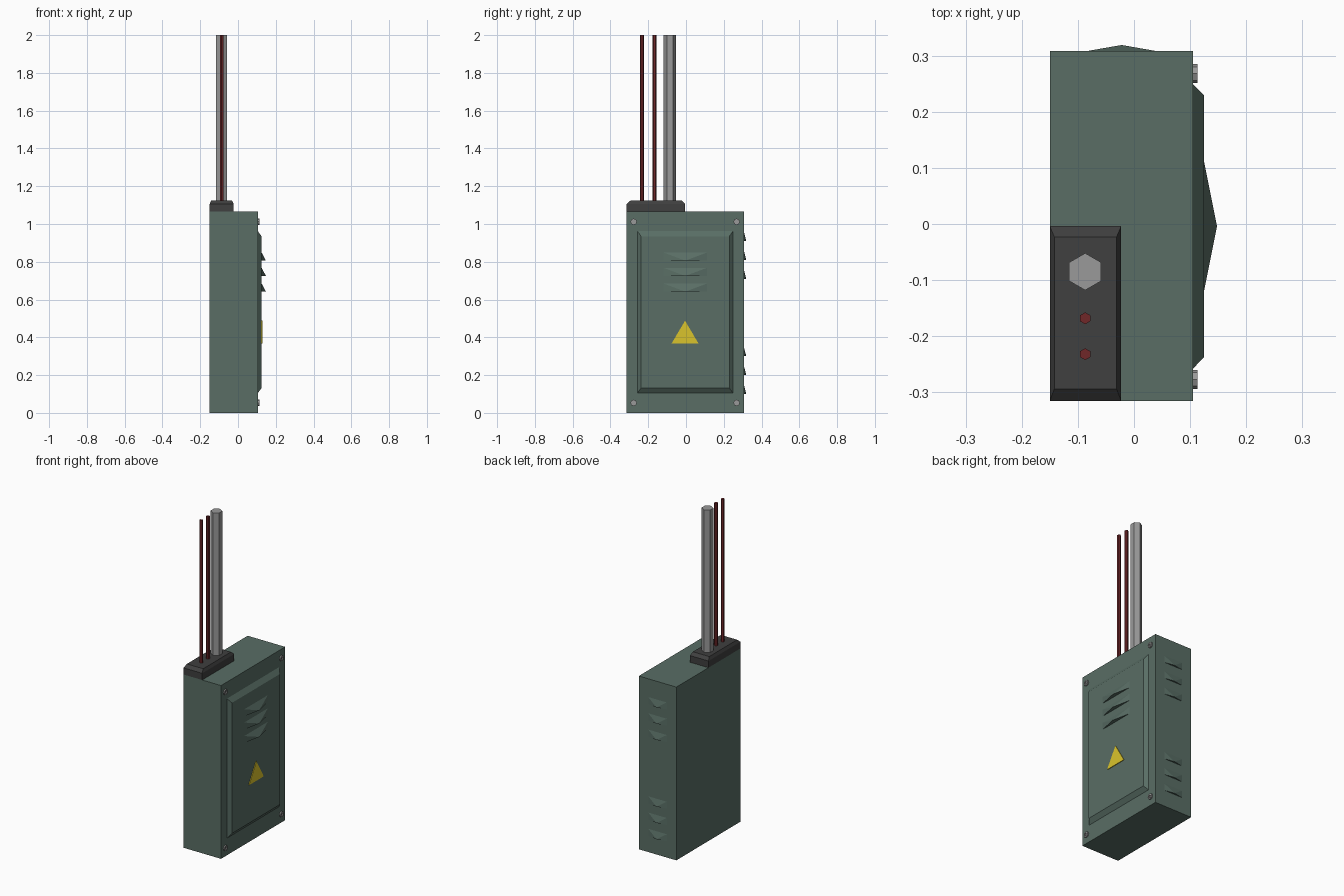
import bpy, bmesh, math
from mathutils import Vector

if "Cube" in bpy.data.objects:
    bpy.data.objects.remove(bpy.data.objects["Cube"])


def material(name, rgb):
    m = bpy.data.materials.new(name)
    m.diffuse_color = (*rgb, 1)
    m.use_nodes = True
    m.node_tree.nodes["Principled BSDF"].inputs["Base Color"].default_value = m.diffuse_color
    return m


GREEN = material("green_paint", (0.10, 0.155, 0.13))
DARK = material("dark_plastic", (0.05, 0.05, 0.05))
GREY = material("grey_metal", (0.32, 0.32, 0.32))
RED = material("red_cable", (0.16, 0.02, 0.022))
YELLOW = material("warning_yellow", (0.70, 0.55, 0.025))


def make(name, verts, faces, mat):
    me = bpy.data.meshes.new(name)
    me.from_pydata([tuple(v) for v in verts], [], faces)
    bm = bmesh.new()
    bm.from_mesh(me)
    bmesh.ops.recalc_face_normals(bm, faces=bm.faces)
    bm.to_mesh(me)
    bm.free()
    me.materials.append(mat)
    ob = bpy.data.objects.new(name, me)
    bpy.context.collection.objects.link(ob)
    return ob


def loft(name, rings, mat, bottom=True, top=True):
    """Skin a stack of rings with equal point counts and cap the ends."""
    n = len(rings[0])
    faces = [[k * n + i, k * n + (i + 1) % n, (k + 1) * n + (i + 1) % n, (k + 1) * n + i]
             for k in range(len(rings) - 1) for i in range(n)]
    if bottom:
        faces.append(list(range(n)))
    if top:
        faces.append([(len(rings) - 1) * n + i for i in range(n)])
    return make(name, [p for r in rings for p in r], faces, mat)


def rect_z(x0, x1, y0, y1, z):
    return [(x0, y0, z), (x1, y0, z), (x1, y1, z), (x0, y1, z)]


def rect_x(y0, y1, z0, z1, x):
    return [(x, y0, z0), (x, y1, z0), (x, y1, z1), (x, y0, z1)]


def ngon_z(cx, cy, r, z, n=6):
    return [(cx + r * math.sin(2 * math.pi * i / n), cy + r * math.cos(2 * math.pi * i / n), z)
            for i in range(n)]


def ngon_x(cy, cz, r, x, n=8):
    return [(x, cy + r * math.sin(2 * math.pi * i / n), cz + r * math.cos(2 * math.pi * i / n))
            for i in range(n)]


def louver(name, centre, side, out, half, depth, h):
    """Pointed vent hood: flush along the top, pushed out at the bottom middle."""
    c, s, o = Vector(centre), Vector(side) * half, Vector(out) * depth
    up = Vector((0, 0, h))
    make(name, [c - s, c + s, c + s + up, c - s + up, c + o],
         [(0, 1, 2, 3), (0, 1, 4), (1, 2, 4), (2, 3, 4), (3, 0, 4)], GREEN)


# Cabinet box and raised door panel
loft("cabinet_body", [rect_z(-0.15, 0.105, -0.315, 0.308, z) for z in (0, 1.065)], GREEN)
loft("door_panel", [rect_x(-0.258, 0.249, 0.105, 0.963, 0.105),
                    rect_x(-0.237, 0.229, 0.132, 0.934, 0.125)], GREEN)

# Vents on the door and on the back side
for i, z in enumerate((0.806, 0.725, 0.642)):
    louver(f"door_vent_{i}", (0.125, -0.004, z), (0, 1, 0), (1, 0, 0), 0.115, 0.023, 0.043)
for i, z in enumerate((0.91, 0.81, 0.71, 0.30, 0.20, 0.10)):
    louver(f"side_vent_{i}", (-0.022, 0.308, z), (1, 0, 0), (0, 1, 0), 0.063, 0.011, 0.043)

# Warning triangle
loft("warning_sign", [[(x, -0.076, 0.368), (x, 0.066, 0.368), (x, -0.005, 0.488)]
                      for x in (0.125, 0.129)], YELLOW)

# Corner bolts with sunken heads
for i, (y, z) in enumerate([(y, z) for y in (-0.277, 0.268) for z in (0.053, 1.012)]):
    loft(f"bolt_{i}", [ngon_x(y, z, 0.017, 0.105), ngon_x(y, z, 0.017, 0.113),
                       ngon_x(y, z, 0.009, 0.113), ngon_x(y, z, 0.009, 0.108)], GREY)

# Cable entry cap with bevelled top
loft("cable_cap", [rect_z(-0.15, -0.023, -0.315, -0.004, 1.065),
                   rect_z(-0.15, -0.023, -0.315, -0.004, 1.106),
                   rect_z(-0.142, -0.031, -0.294, -0.023, 1.124)], DARK)

# Conduit and two cables
for name, y, r, mat in (("conduit", -0.085, 0.033, GREY),
                        ("cable_a", -0.168, 0.0105, RED),
                        ("cable_b", -0.232, 0.0105, RED)):
    loft(name, [ngon_z(-0.087, y, r, z) for z in (1.12, 2.0)], mat)
